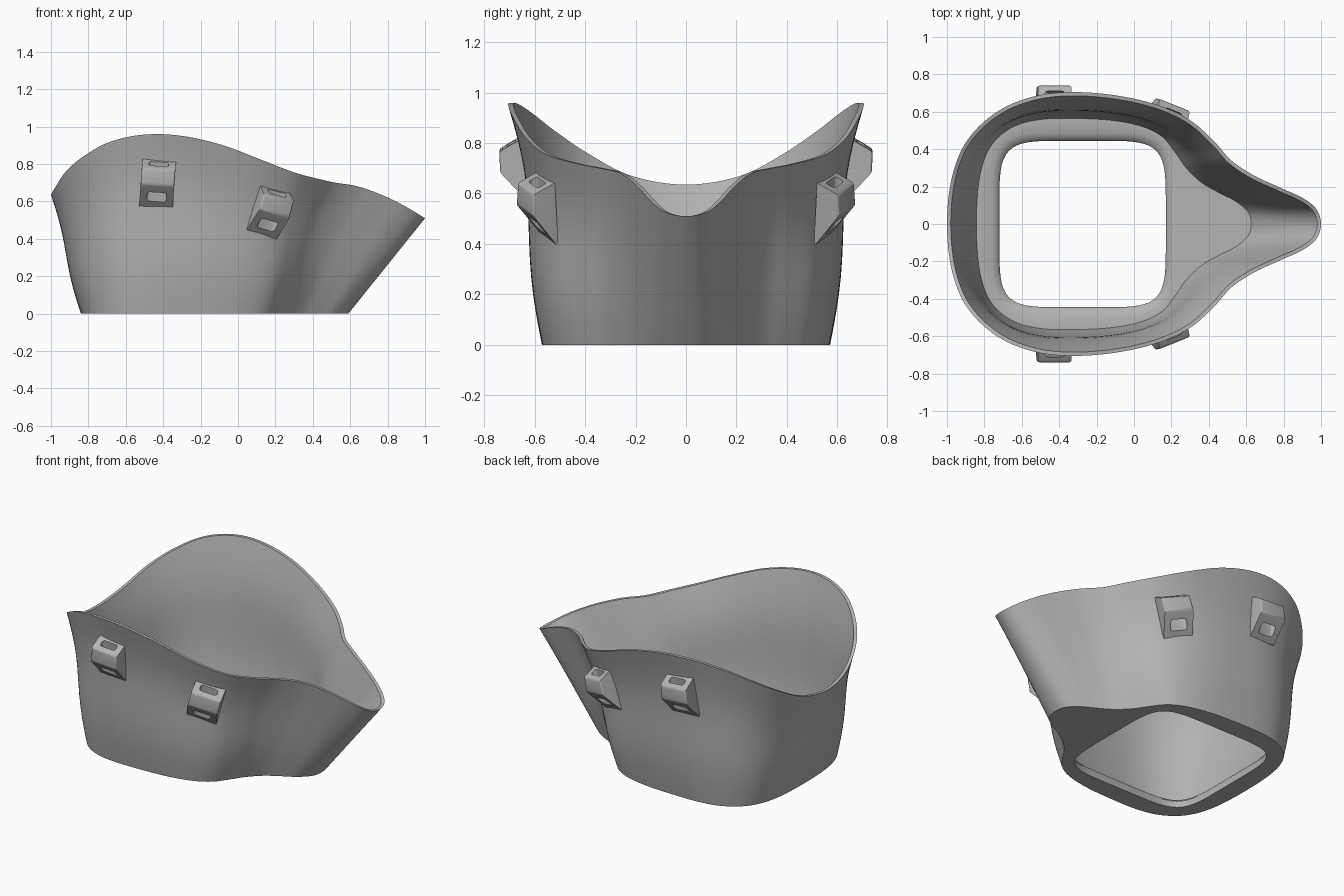
import bpy
import bmesh
from math import sin, cos, pi, radians, atan2
from mathutils import Vector, Matrix

if "Cube" in bpy.data.objects:
    bpy.data.objects.remove(bpy.data.objects["Cube"])

GREY = (0.45, 0.45, 0.45, 1.0)
grey = bpy.data.materials.new("plain grey")
grey.use_nodes = True
grey.diffuse_color = GREY
grey.node_tree.nodes["Principled BSDF"].inputs["Base Color"].default_value = GREY

WALL = 0.02
FLOOR = 0.07
LEVELS = 14

# Half outline from nose to back: rim x, y, z, then base x, y
HALF = [
    (1, 0, .51, .59, 0), (.975, .08, .525, .575, .07), (.9, .14, .57, .51, .135),
    (.78, .195, .63, .42, .185), (.64, .26, .68, .34, .235), (.52, .34, .7, .265, .31),
    (.43, .44, .72, .21, .39), (.3, .555, .755, .14, .475), (.13, .635, .82, .03, .53),
    (-.08, .685, .9, -.12, .56), (-.3, .705, .95, -.3, .57), (-.5, .69, .957, -.48, .568),
    (-.68, .63, .92, -.62, .54), (-.82, .53, .845, -.73, .47), (-.92, .4, .76, -.795, .37),
    (-.98, .22, .67, -.83, .22), (-1, 0, .635, -.84, 0),
]


def smooth_loop(points, steps):
    """Closed Catmull-Rom curve through the points."""
    result = []
    n = len(points)
    for i in range(n):
        a, b, c, d = (Vector(points[(i + k) % n]) for k in (-1, 0, 1, 2))
        for s in range(steps):
            t = s / steps
            result.append((b * 2 + (c - a) * t + (a * 2 - b * 5 + c * 4 - d) * t ** 2
                           + (b * 3 - a - c * 3 + d) * t ** 3) / 2)
    return result


def wall_ring(outline, heights):
    """Outer wall points at the given height above each outline point."""
    ring = []
    for p, z in zip(outline, heights):
        t = z / p[2]
        side = min(1, abs(p[1]) / 0.6) ** 2
        back = 0.05 if p[0] < 0 else 0
        f = t + sin(2 * pi * t) * (back + (0.12 - back) * side) - 0.1 * side * sin(pi * t)
        ring.append(Vector((p[3] + (p[0] - p[3]) * f, p[4] + (p[1] - p[4]) * f, z)))
    return ring


def inset(ring, distance):
    """Move a counter-clockwise ring inwards in plan."""
    n = len(ring)
    result = []
    for i, p in enumerate(ring):
        d = ring[(i + 1) % n] - ring[i - 1]
        result.append(p + Vector((-d.y, d.x, 0)).normalized() * distance)
    return result


def hole_ring(outline, half, z):
    """Rounded square ring matched by angle to the base outline."""
    ring = []
    for p in outline:
        a = atan2(p[4], p[3] + 0.275)
        r = half / (abs(cos(a)) ** 5.5 + abs(sin(a)) ** 5.5) ** (1 / 5.5)
        ring.append(Vector((r * cos(a) - 0.275, r * sin(a), z)))
    return ring


def finish(obj, angle):
    obj.data.materials.append(grey)
    bpy.ops.object.select_all(action='DESELECT')
    obj.select_set(True)
    bpy.context.view_layer.objects.active = obj
    bpy.ops.object.shade_smooth_by_angle(angle=radians(angle))


def new_object(name, bm):
    bmesh.ops.recalc_face_normals(bm, faces=bm.faces)
    mesh = bpy.data.meshes.new(name)
    bm.to_mesh(mesh)
    bm.free()
    obj = bpy.data.objects.new(name, mesh)
    bpy.context.collection.objects.link(obj)
    return obj


# Flared shell with floor and square opening, as one closed loft
mirrored = [(x, -y, z, bx, -by) for x, y, z, bx, by in HALF[-2:0:-1]]
outline = smooth_loop(HALF + mirrored, 6)
rings = [hole_ring(outline, 0.445, 0)]
for i in range(LEVELS + 1):
    rings.append(wall_ring(outline, [p[2] * i / LEVELS for p in outline]))
for i in range(LEVELS, -1, -1):
    heights = [FLOOR + (p[2] - FLOOR) * i / LEVELS for p in outline]
    rings.append(inset(wall_ring(outline, heights), WALL))
rings.append(hole_ring(outline, 0.485, FLOOR))
rings.append(hole_ring(outline, 0.455, FLOOR - 0.015))
rings.append(hole_ring(outline, 0.445, FLOOR - 0.03))

bm = bmesh.new()
loops = [[bm.verts.new(p) for p in ring] for ring in rings]
for k, low in enumerate(loops):
    high = loops[(k + 1) % len(loops)]
    for i in range(len(low)):
        j = (i + 1) % len(low)
        bm.faces.new((low[i], low[j], high[j], high[i]))
finish(new_object("shell", bm), 35)


def prism(name, profile, width, matrix, bevel, edge_filter):
    """Extrude an outward/up profile across the width, then round its edges."""
    bm = bmesh.new()
    ends = [[bm.verts.new((u, n, v)) for n, v in profile] for u in (-width / 2, width / 2)]
    bm.faces.new(ends[0])
    bm.faces.new(ends[1])
    for i in range(len(profile)):
        j = (i + 1) % len(profile)
        bm.faces.new((ends[0][i], ends[0][j], ends[1][j], ends[1][i]))
    bmesh.ops.recalc_face_normals(bm, faces=bm.faces)
    edges = [e for e in bm.edges if edge_filter(e)]
    bmesh.ops.bevel(bm, geom=edges, offset=bevel, segments=3, profile=0.5, affect='EDGES')
    bm.transform(matrix)
    return new_object(name, bm)


def strap_loop(name, place, turn, roll):
    """Wedge-shaped strap loop with a slot running down through it."""
    a, r = radians(turn), radians(roll)
    out = Vector((sin(a), cos(a), 0))
    across = Vector((cos(a), -sin(a), 0))
    up = Vector((0, 0, 1))
    u = across * cos(r) - up * sin(r)
    v = up * cos(r) + across * sin(r)
    matrix = Matrix.Translation(place) @ Matrix((u, out, v)).transposed().to_4x4()

    body = [(0.01, 0.125), (0.095, 0.075), (0.092, -0.01), (-0.022, -0.128), (-0.03, -0.125)]
    slot = [(0.04, 0.2), (0.075, 0.2), (0.04, -0.2), (-0.005, -0.2)]
    loop = prism(name, body, 0.18, matrix, 0.012,
                 lambda e: all(w.co.y > 0.05 for w in e.verts))
    cutter = prism("slot_cutter", slot, 0.105, matrix, 0.014,
                   lambda e: abs(e.verts[0].co.z - e.verts[1].co.z) > 0.1)
    cutter.hide_render = True

    cut = loop.modifiers.new("slot", 'BOOLEAN')
    cut.object = cutter
    cut.operation = 'DIFFERENCE'
    cut.solver = 'EXACT'
    bpy.context.view_layer.objects.active = loop
    bpy.ops.object.modifier_apply(modifier=cut.name)
    bpy.data.objects.remove(cutter)
    finish(loop, 35)
    # Matching loop on the other side
    mirror = loop.modifiers.new("both_sides", 'MIRROR')
    mirror.use_axis = (False, True, False)


strap_loop("rear_strap_loops", (-0.43, 0.645, 0.697), 0, 4)
strap_loop("front_strap_loops", (0.165, 0.555, 0.545), 22, 15)
